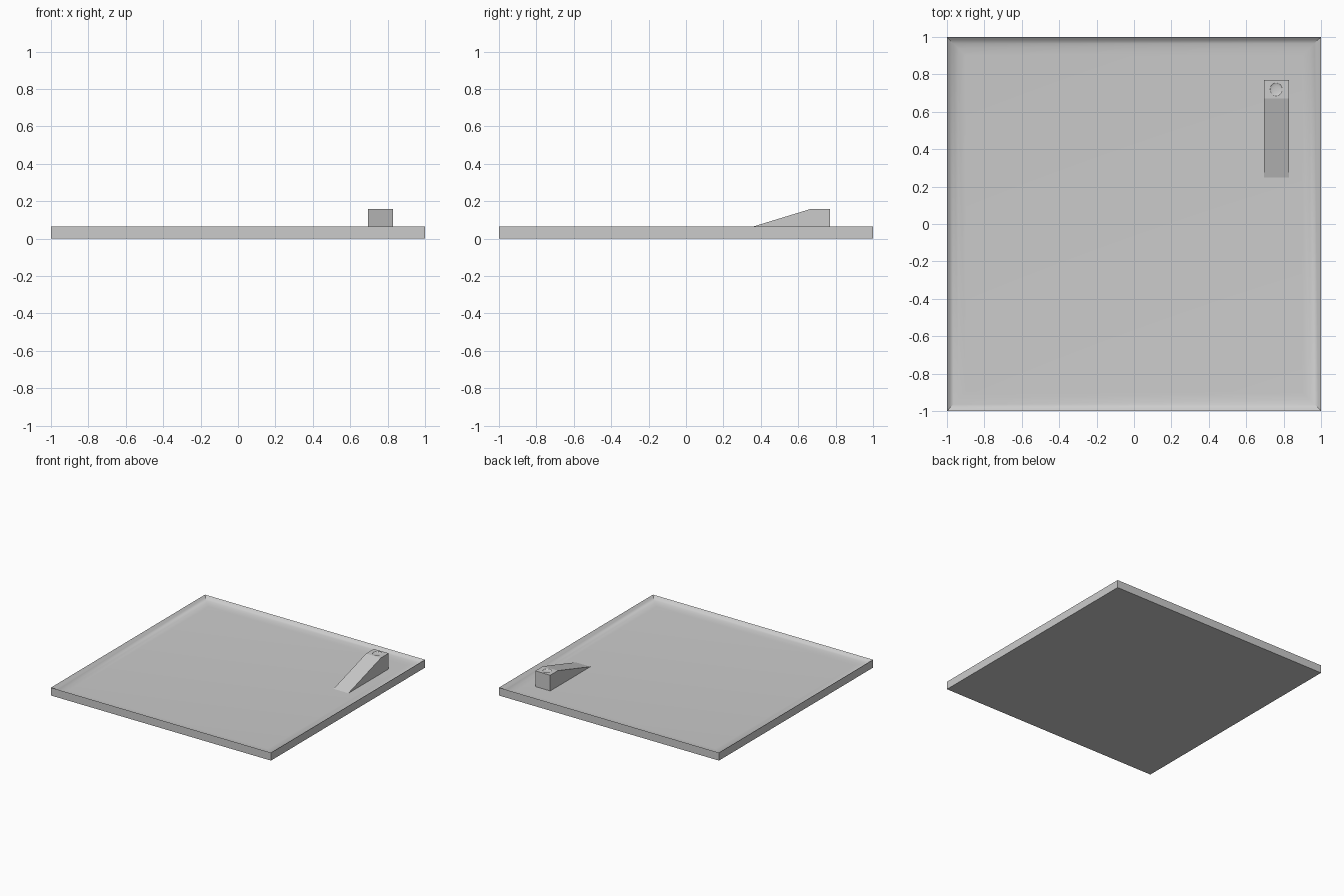
import bpy, bmesh
from mathutils import Vector

if "Cube" in bpy.data.objects:
    bpy.data.objects.remove(bpy.data.objects["Cube"])


def make_object(name, bm):
    bmesh.ops.recalc_face_normals(bm, faces=bm.faces)
    mesh = bpy.data.meshes.new(name)
    bm.to_mesh(mesh)
    bm.free()
    obj = bpy.data.objects.new(name, mesh)
    bpy.context.collection.objects.link(obj)
    return obj


# Base tray: square rings from the underside, up the walls, down into the dished floor
rings = [(1.0, 0.0), (1.0, 0.065), (0.985, 0.052), (0.965, 0.041), (0.94, 0.034), (0.9, 0.031)]
bm = bmesh.new()
loops = [[bm.verts.new((sx * r, sy * r, z)) for sx, sy in ((-1, -1), (1, -1), (1, 1), (-1, 1))]
         for r, z in rings]
for a, b in zip(loops, loops[1:]):
    for i in range(4):
        j = (i + 1) % 4
        bm.faces.new((a[i], a[j], b[j], b[i]))
bm.faces.new(loops[0])
bm.faces.new(loops[-1])
tray = make_object("base_tray", bm)
bpy.context.view_layer.objects.active = tray
tray.select_set(True)
bpy.ops.object.shade_smooth_by_angle(angle=0.6)

# Ramp block: side profile extruded across x, foot sunk into the tray
profile = [(0.77, 0.002), (0.77, 0.16), (0.67, 0.16), (0.16, 0.004), (0.16, 0.002)]
bm = bmesh.new()
side = bm.faces.new([bm.verts.new((0.695, y, z)) for y, z in profile])
ext = bmesh.ops.extrude_face_region(bm, geom=[side])
bmesh.ops.translate(bm, vec=Vector((0.135, 0, 0)),
                    verts=[v for v in ext["geom"] if isinstance(v, bmesh.types.BMVert)])
ramp = make_object("ramp_block", bm)

# Shallow dimple in the flat top of the ramp block
bpy.ops.mesh.primitive_uv_sphere_add(segments=24, ring_count=12, location=(0.76, 0.72, 0.16))
cutter = bpy.context.object
cutter.name = "dimple_cutter"
cutter.scale = (0.032, 0.035, 0.007)
cutter.hide_render = True
cutter.display_type = 'WIRE'
cut = ramp.modifiers.new("dimple", 'BOOLEAN')
cut.operation = 'DIFFERENCE'
cut.object = cutter
cutter.hide_set(True)
